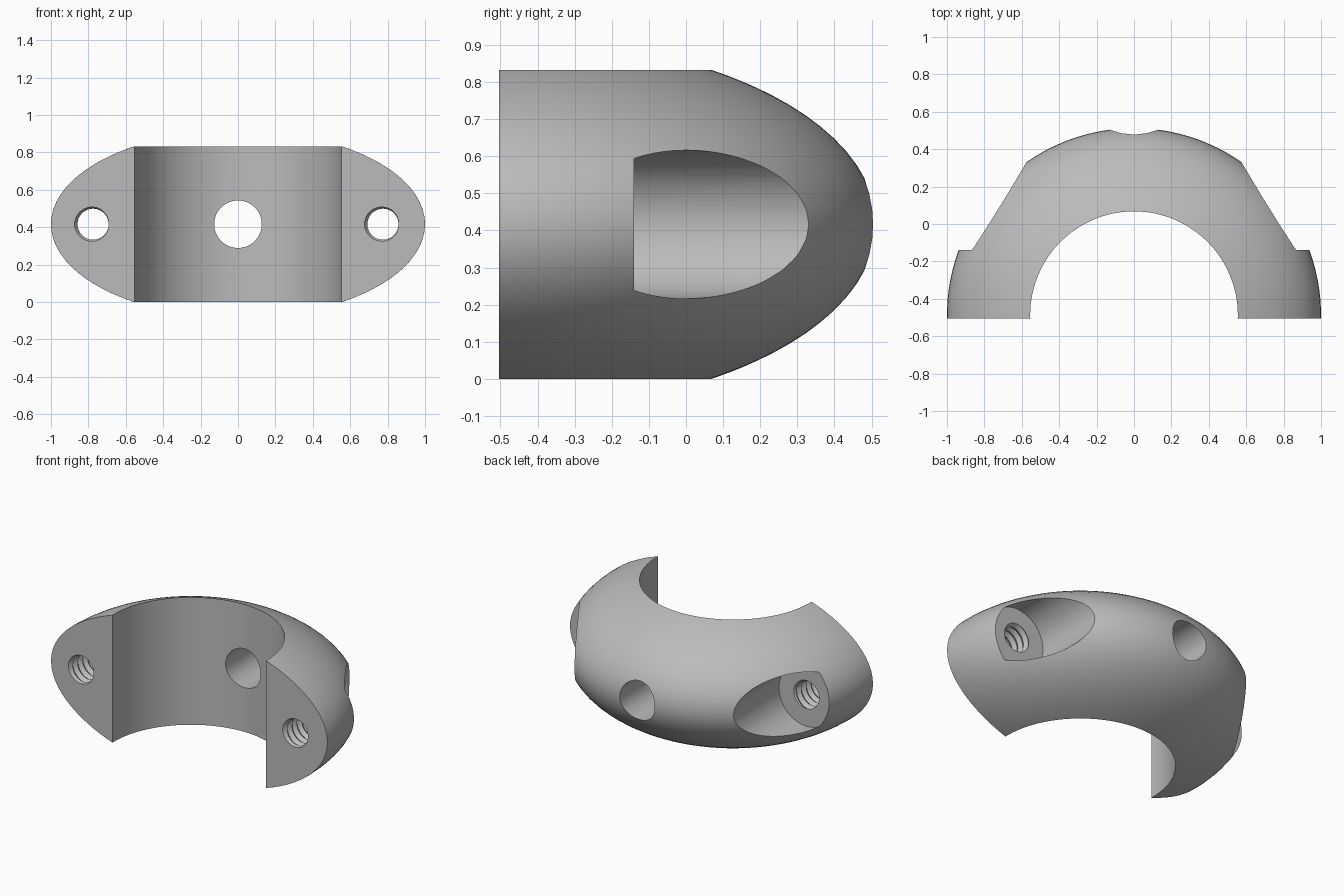
import bpy
import bmesh
from math import sin, cos, pi, sqrt

if "Cube" in bpy.data.objects:
    bpy.data.objects.remove(bpy.data.objects["Cube"])

BORE, HEIGHT = 0.555, 0.833        # inner radius and height of the clamp
AXIS_Y, FRONT_Y, SEAT_Y = -0.4875, -0.504, -0.14
MID = HEIGHT / 2
BOLT_X = 0.775

grey = bpy.data.materials.new("grey plastic")
grey.use_nodes = True
colour = (0.5, 0.5, 0.5, 1)
grey.diffuse_color = colour
grey.node_tree.nodes["Principled BSDF"].inputs["Base Color"].default_value = colour


def make_object(name, bm):
    bmesh.ops.recalc_face_normals(bm, faces=bm.faces)
    mesh = bpy.data.meshes.new(name)
    bm.to_mesh(mesh)
    bm.free()
    mesh.materials.append(grey)
    obj = bpy.data.objects.new(name, mesh)
    bpy.context.collection.objects.link(obj)
    return obj


def rod(name, x, radius, y0, y1, sides=64):
    """Cylinder along y at mid height."""
    bm = bmesh.new()
    rings = [[bm.verts.new((x + radius * sin(2 * pi * i / sides), y,
                            MID + radius * cos(2 * pi * i / sides)))
              for i in range(sides)] for y in (y0, y1)]
    for i in range(sides):
        k = (i + 1) % sides
        bm.faces.new((rings[0][i], rings[0][k], rings[1][k], rings[1][i]))
    for ring in rings:
        bm.faces.new(ring)
    return make_object(name, bm)


def thread(name, x, minor=0.083, major=0.1, pitch=0.05, n=32):
    """Helical screw cutter along y; even rows are the valleys of the thread."""
    bm = bmesh.new()
    start = FRONT_Y - 2.75 * pitch
    rows = 2 * int((SEAT_Y - start) / pitch + 3)
    grid = [[bm.verts.new((x + r * sin(2 * pi * i / n),
                           start + pitch * (j / 2 + i / n),
                           MID + r * cos(2 * pi * i / n))) for i in range(n)]
            for j in range(rows) for r in [minor if j % 2 else major]]

    def vert(i, j):
        return grid[j][i] if i < n else grid[j + 2][0]

    for j in range(rows - 1):
        for i in range(n):
            if i == n - 1 and j + 3 >= rows:
                continue
            a, b, c, d = vert(i, j), vert(i + 1, j), vert(i + 1, j + 1), vert(i, j + 1)
            bm.faces.new((a, b, c))
            bm.faces.new((a, c, d))
    # close both ends with fans
    border = [e for e in bm.edges if e.is_boundary]
    mid_y = start + pitch * rows / 4
    for side in (-1, 1):
        tip = bm.verts.new((x, mid_y + side * (rows * pitch / 4 + pitch), MID))
        for e in border:
            if (sum(v.co.y for v in e.verts) / 2 - mid_y) * side > 0:
                bm.faces.new((*e.verts, tip))
    return make_object(name, bm)


# clamp body: oblate ellipsoid ring, turned around z
bm = bmesh.new()
SEGS, ROWS = 144, 32
edge = sqrt(1 - BORE ** 2) / 2
profile = [(BORE, -MID)]
for k in range(1, ROWS):
    z = edge * sin(pi * (k / ROWS - 0.5))
    profile.append((sqrt(1 - 4 * z * z), z * MID / edge))
profile.append((BORE, MID))
rings = [[bm.verts.new((r * cos(2 * pi * s / SEGS), AXIS_Y + r * sin(2 * pi * s / SEGS),
                        MID + z)) for r, z in profile] for s in range(SEGS)]
for s in range(SEGS):
    a, b = rings[s], rings[(s + 1) % SEGS]
    for k in range(len(profile)):
        m = (k + 1) % len(profile)
        bm.faces.new((a[k], b[k], b[m], a[m]))
# split flat at the mating face
cut = bmesh.ops.bisect_plane(bm, geom=bm.verts[:] + bm.edges[:] + bm.faces[:],
                             plane_co=(0, FRONT_Y, 0), plane_no=(0, -1, 0),
                             clear_outer=True)
bmesh.ops.holes_fill(bm, edges=[e for e in bm.edges if e.is_boundary], sides=0)
body = make_object("clamp_half", bm)

# holes: centre hole, bolt head pockets and threaded bolt holes
cutters = [rod("centre_hole_cutter", 0, 0.127, -0.3, 0.8)]
for side, x in (("left", BOLT_X), ("right", -BOLT_X)):
    cutters.append(rod(side + "_pocket_cutter", x, 0.2, SEAT_Y, 0.8))
    cutters.append(thread(side + "_thread_cutter", x))

bpy.ops.object.select_all(action='DESELECT')
bpy.context.view_layer.objects.active = body
body.select_set(True)
for cutter in cutters:
    mod = body.modifiers.new(cutter.name, 'BOOLEAN')
    mod.operation = 'DIFFERENCE'
    mod.solver = 'EXACT'
    mod.object = cutter
    bpy.ops.object.modifier_apply(modifier=mod.name)
    bpy.data.objects.remove(cutter)

bpy.ops.object.shade_smooth_by_angle(angle=pi / 6)
